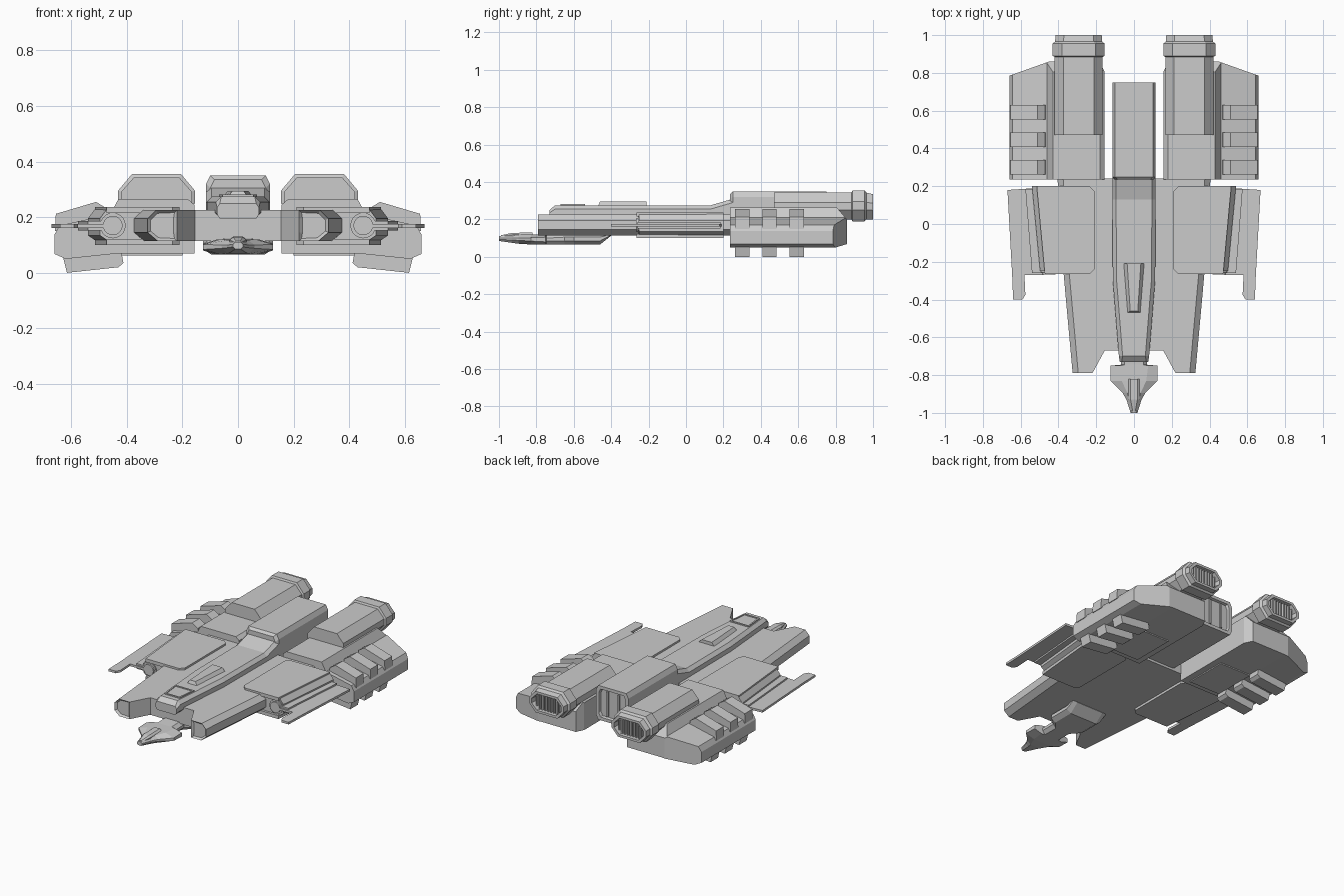
import bpy, bmesh
from mathutils import Vector

cube = bpy.data.objects.get("Cube")
if cube:
    bpy.data.objects.remove(cube, do_unlink=True)

grey = bpy.data.materials.new("hull_grey")
grey.use_nodes = True
GREY = (0.6, 0.6, 0.6, 1)
grey.diffuse_color = GREY
grey.node_tree.nodes["Principled BSDF"].inputs["Base Color"].default_value = GREY


def loft(name, rings, mirror=False, edit=None):
    """Skin a row of matching rings, cap both ends, optionally mirror across x."""
    bm = bmesh.new()
    rows = [[bm.verts.new(p) for p in ring] for ring in rings]
    n = len(rows[0])
    for a, b in zip(rows, rows[1:]):
        for i in range(n):
            j = (i + 1) % n
            bm.faces.new((a[i], a[j], b[j], b[i]))
    bm.faces.new(rows[0])
    bm.faces.new(rows[-1])
    bmesh.ops.recalc_face_normals(bm, faces=bm.faces)
    if edit:
        edit(bm)
    mesh = bpy.data.meshes.new(name)
    bm.to_mesh(mesh)
    bm.free()
    mesh.materials.append(grey)
    obj = bpy.data.objects.new(name, mesh)
    bpy.context.scene.collection.objects.link(obj)
    if mirror:
        mod = obj.modifiers.new("mirror", "MIRROR")
        mod.use_mirror_merge = False
    return obj


def plan(outline, z):
    return [(x, y, z) for x, y in outline]


def slice_y(outline, y):
    return [(x, y, z) for x, z in outline]


def octagon(y, w, z0, z1, cx=0.02, cz=0.02, mid=0):
    """Chamfered box section facing along y."""
    half = [(w - cx, z0), (w, z0 + cz), (w, z1 - cz), (w - cx, z1)]
    full = half + [(-x, z) for x, z in reversed(half)]
    return [(mid + x, y, z) for x, z in full]


def box(name, x0, x1, y0, y1, z0, z1, mirror=False):
    rect = [(x0, y0), (x1, y0), (x1, y1), (x0, y1)]
    return loft(name, [plan(rect, z0), plan(rect, z1)], mirror)


# Main hull with two forward prongs, outer edges chamfered
def hull_ring(z, inset):
    return plan([(0, -0.67), (0.155, -0.67), (0.22, -0.79), (0.325 - inset, -0.79),
                 (0.372 - inset, -0.27), (0.405 - inset, 0.24), (0, 0.24)], z)


def recess_prong_tip(bm):
    tip = [f for f in bm.faces if f.normal.y < -0.9 and f.calc_center_median().y < -0.78]
    bmesh.ops.inset_region(bm, faces=tip, thickness=0.012, depth=-0.012)


loft("main_hull", [hull_ring(0.115, 0.035), hull_ring(0.145, 0),
                   hull_ring(0.195, 0), hull_ring(0.225, 0.03)], True, recess_prong_tip)

# Central spine rising to the rear block
loft("spine", [octagon(-0.73, 0.075, 0.195, 0.25, 0.01, 0.015),
               octagon(-0.70, 0.08, 0.195, 0.275),
               octagon(-0.30, 0.112, 0.195, 0.275),
               octagon(0.13, 0.115, 0.195, 0.275),
               octagon(0.25, 0.115, 0.195, 0.31)])
loft("rear_block", [octagon(0.235, 0.1, 0.13, 0.335, 0.015, 0.03),
                    octagon(0.25, 0.115, 0.13, 0.35, 0.015, 0.03),
                    octagon(0.75, 0.115, 0.13, 0.35, 0.015, 0.03),
                    octagon(0.75, 0.095, 0.15, 0.33, 0.012, 0.025),
                    octagon(0.735, 0.09, 0.155, 0.325, 0.012, 0.025)])
for side in (-1, 1):
    box("rear_block_rib", side * 0.04 - 0.006, side * 0.04 + 0.006, 0.72, 0.745, 0.16, 0.32)

# Raised dorsal wedge and framed canopy
loft("dorsal_wedge", [plan([(-0.037, -0.47), (0.037, -0.47), (0.058, -0.21), (-0.058, -0.21)], 0.27),
                      plan([(-0.02, -0.46), (0.02, -0.46), (0.036, -0.21), (-0.036, -0.21)], 0.295)])


def canopy_ring(z, inset):
    return plan([(inset - 0.055, inset - 0.67), (0.055 - inset, inset - 0.67),
                 (0.068 - inset, -0.54 - inset), (inset - 0.068, -0.54 - inset)], z)


loft("canopy", [canopy_ring(0.27, 0), canopy_ring(0.282, 0),
                canopy_ring(0.282, 0.009), canopy_ring(0.277, 0.009)])

# Nose blade, neck and belly keel
loft("nose", [octagon(-1.0, 0.018, 0.085, 0.11, 0.008, 0.008),
              octagon(-0.93, 0.04, 0.075, 0.115, 0.015, 0.015),
              octagon(-0.895, 0.06, 0.07, 0.118, 0.025, 0.018),
              octagon(-0.83, 0.125, 0.066, 0.12, 0.06, 0.018),
              octagon(-0.75, 0.125, 0.065, 0.12, 0.05, 0.015),
              octagon(-0.745, 0.07, 0.065, 0.12),
              octagon(-0.65, 0.07, 0.065, 0.125),
              octagon(-0.60, 0.125, 0.065, 0.125, 0.03),
              octagon(-0.46, 0.125, 0.065, 0.125, 0.03),
              octagon(-0.40, 0.125, 0.113, 0.125, 0.03, 0.004)])
loft("nose_ridge", [octagon(-0.99, 0.012, 0.09, 0.115, 0.005, 0.005),
                    octagon(-0.93, 0.03, 0.09, 0.128, 0.012, 0.01),
                    octagon(-0.82, 0.03, 0.09, 0.13, 0.012, 0.01)])

# Wing boxes between hull and fins
def wing_section(y, shift):
    outer = [(0.49, 0.10), (0.54, 0.135), (0.54, 0.195), (0.515, 0.228)]
    return slice_y([(0.25, 0.10)] + [(x - shift, z) for x, z in outer] + [(0.25, 0.228)], y)


loft("wing_box", [wing_section(-0.25, 0.043), wing_section(0.2, 0)], True)
wing_plate = [(0.21, -0.24), (0.235, -0.265), (0.472, -0.265),
              (0.515, 0.2), (0.235, 0.2), (0.21, 0.175)]
for name, z0, z1 in (("wing_top_plate", 0.215, 0.237), ("wing_bottom_plate", 0.10, 0.122)):
    loft(name, [plan(wing_plate, z0), plan(wing_plate, z1)], True)

# Forward guns set into the wing boxes
for name, radius, y0 in (("gun_collar", 0.046, -0.257), ("gun_barrel", 0.035, -0.268)):
    bm = bmesh.new()
    bmesh.ops.create_cone(bm, cap_ends=True, segments=20, radius1=radius, radius2=radius, depth=0.08)
    bmesh.ops.rotate(bm, verts=bm.verts, matrix=Vector((0, 0, 1)).rotation_difference(
        Vector((0, 1, 0))).to_matrix())
    bmesh.ops.translate(bm, verts=bm.verts, vec=(0.45, y0 + 0.04, 0.17))
    mesh = bpy.data.meshes.new(name)
    bm.to_mesh(mesh)
    bm.free()
    mesh.materials.append(grey)
    gun = bpy.data.objects.new(name, mesh)
    bpy.context.scene.collection.objects.link(gun)
    gun.modifiers.new("mirror", "MIRROR")

# Thin outer fins with a thicker root rail
fin = [(0.48, -0.27), (0.58, -0.27), (0.575, -0.375), (0.59, -0.40), (0.64, -0.40),
       (0.645, -0.27), (0.67, 0.18), (0.52, 0.19)]
loft("fin", [plan(fin, 0.162), plan(fin, 0.176)], True)
rail = [(0.47, -0.26), (0.54, -0.26), (0.575, 0.185), (0.5, 0.185)]
loft("fin_rail", [plan(rail, 0.152), plan(rail, 0.186)], True)

# Side pods: one section run along y, rear corners sliced off
pod = [(0.157, 0.07), (0.43, 0.07), (0.62, 0.05), (0.66, 0.068), (0.66, 0.137), (0.642, 0.17),
       (0.46, 0.21), (0.43, 0.265), (0.18, 0.265), (0.157, 0.245)]


def slice_rear(bm):
    for point, normal in (((0.66, 0.785, 0), (0.075, 0.21, 0)), ((0.157, 0.81, 0), (-0.05, 0.025, 0)),
                          ((0, 0.86, 0.2), (0, 0.06, 0.05))):
        cut = bmesh.ops.bisect_plane(bm, geom=bm.verts[:] + bm.edges[:] + bm.faces[:],
                                     plane_co=point, plane_no=normal, clear_outer=True)
        rim = [e for e in cut["geom_cut"] if isinstance(e, bmesh.types.BMEdge)]
        bmesh.ops.edgenet_fill(bm, edges=rim)
    bmesh.ops.recalc_face_normals(bm, faces=bm.faces)


loft("side_pod", [slice_y(pod, 0.235), slice_y(pod, 0.86)], True, slice_rear)
box("pod_belly_panel", 0.2, 0.42, 0.27, 0.55, 0.063, 0.075, True)

# Ribs wrapped over and under each pod
upper_rib = [(0.465, 0.19), (0.47, 0.23), (0.51, 0.255), (0.655, 0.212), (0.658, 0.15)]
lower_rib = [(0.42, 0.08), (0.412, 0.035), (0.43, 0.02), (0.615, 0.0), (0.63, 0.06)]
for y in (0.262, 0.408, 0.553):
    for name, shape in (("upper_rib", upper_rib), ("lower_rib", lower_rib)):
        loft(name, [slice_y(shape, y), slice_y(shape, y + 0.077)], True)

# Engines with collar, recessed exhaust and slats
MID = 0.293


def engine_ring(y, w, z0, z1):
    return octagon(y, w, z0, z1, w * 0.36, (z1 - z0) * 0.36, MID)


loft("engine", [engine_ring(0.47, 0.127, 0.2, 0.343), engine_ring(0.885, 0.127, 0.2, 0.343),
                engine_ring(0.89, 0.138, 0.19, 0.355), engine_ring(0.955, 0.138, 0.19, 0.355),
                engine_ring(0.965, 0.125, 0.2, 0.343), engine_ring(1.0, 0.122, 0.2, 0.335),
                engine_ring(1.0, 0.105, 0.215, 0.32), engine_ring(0.95, 0.1, 0.22, 0.315)], True)
for i in range(-4, 5):
    x = MID + i * 0.02
    drop = 0.018 if abs(i) > 3 else 0
    box("exhaust_slat", x - 0.004, x + 0.004, 0.94, 0.985, 0.217 + drop, 0.318 - drop, True)
